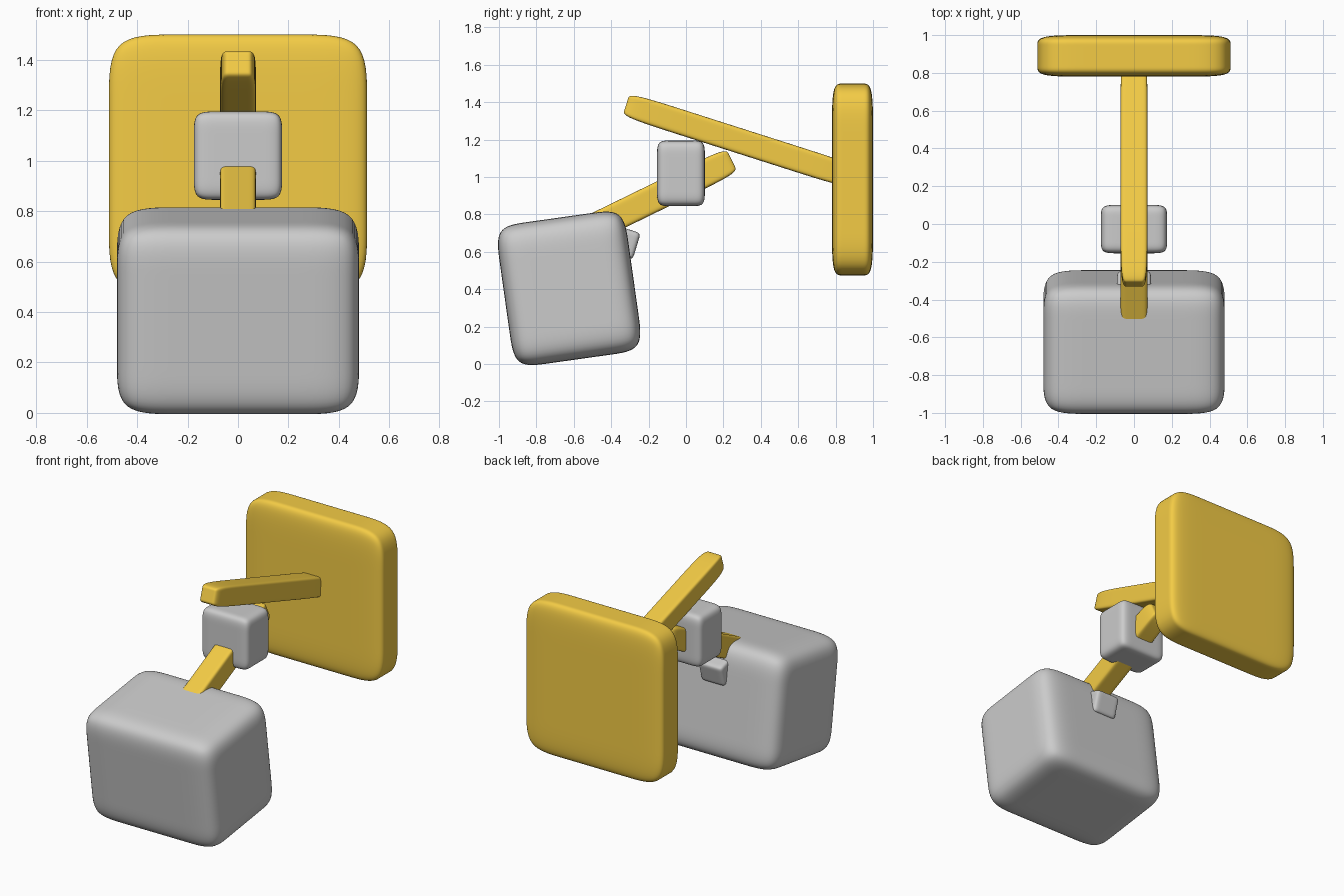
import bpy, bmesh
from math import radians, cos, sin

if "Cube" in bpy.data.objects:
    bpy.data.objects.remove(bpy.data.objects["Cube"])

ochre = bpy.data.materials.new("ochre_paint")
ochre.diffuse_color = (0.9, 0.6, 0.06, 1)
ochre.use_nodes = True
ochre.node_tree.nodes["Principled BSDF"].inputs["Base Color"].default_value = ochre.diffuse_color


def soft_box(name, centre, half, tilt=0, mat=None):
    """Subdivided box rounded by a subdivision surface, tilted about x."""
    bm = bmesh.new()
    bmesh.ops.create_cube(bm, size=2)
    bmesh.ops.subdivide_edges(bm, edges=bm.edges[:], cuts=3, use_grid_fill=True)
    bmesh.ops.scale(bm, vec=half, verts=bm.verts)
    for f in bm.faces:
        f.smooth = True
    me = bpy.data.meshes.new(name)
    bm.to_mesh(me)
    bm.free()
    ob = bpy.data.objects.new(name, me)
    bpy.context.collection.objects.link(ob)
    ob.location = centre
    ob.rotation_euler.x = radians(tilt)
    sub = ob.modifiers.new("round", 'SUBSURF')
    sub.levels = sub.render_levels = 3
    if mat:
        me.materials.append(mat)
    return ob


def bar(name, tip, direction, length, half_x, half_z):
    """Bar starting at tip (y, z), running along direction (1 = +y, -1 = -y)."""
    sign, tilt = direction
    a = radians(tilt)
    y = tip[0] + sign * cos(a) * length / 2
    z = tip[1] + sign * sin(a) * length / 2
    soft_box(name, (0, y, z), (half_x, length / 2, half_z), tilt, ochre)


# Upright back plate
soft_box("back_plate", (0, 0.89, 0.987), (0.512, 0.11, 0.513), 0, ochre)

# Tilted main block and the small stub at its rear
soft_box("main_block", (0, -0.625, 0.405), (0.48, 0.348, 0.382), 8)
soft_box("rear_stub", (0, -0.35, 0.655), (0.09, 0.09, 0.075), -17)

# Pivot block between the two bars
soft_box("pivot_block", (0, -0.027, 1.02), (0.175, 0.128, 0.175))

# Upper bar into the plate, lower bar into the main block
bar("upper_bar", (-0.32, 1.387), (1, -17.7), 1.26, 0.071, 0.067)
bar("lower_bar", (0.245, 1.09), (-1, 26), 1.1, 0.071, 0.074)
